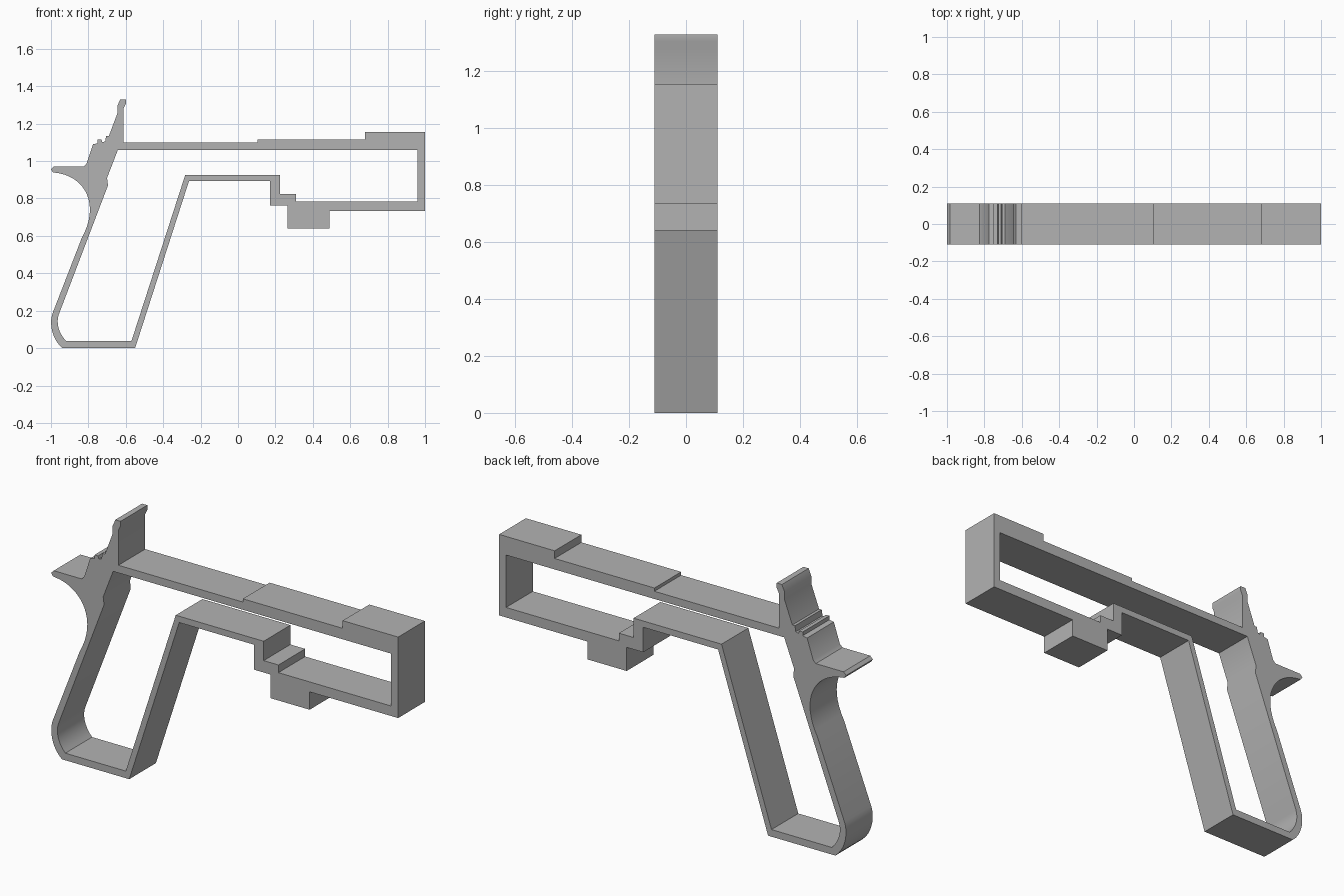
import bpy
import bmesh
from mathutils import Vector
from mathutils.geometry import interpolate_bezier

HALF_WIDTH = 0.11

default_cube = bpy.data.objects.get("Cube")
if default_cube:
    bpy.data.objects.remove(default_cube, do_unlink=True)


def make_material(name, colour):
    material = bpy.data.materials.new(name)
    material.use_nodes = True
    material.diffuse_color = colour
    shader = material.node_tree.nodes["Principled BSDF"]
    shader.inputs["Base Color"].default_value = colour
    return material


def bend(start, handle_a, handle_b, end, steps=10):
    """Points along a smooth bend in the side profile."""
    corners = [Vector(p) for p in (start, handle_a, handle_b, end)]
    return [tuple(p) for p in interpolate_bezier(*corners, steps)]


def add_loop(bm, outline):
    """Closed loop of edges from side profile points (x, z)."""
    verts = [bm.verts.new((x, -HALF_WIDTH, z)) for x, z in outline]
    return [bm.edges.new((v, verts[i - 1])) for i, v in enumerate(verts)]


def extruded_plate(name, outer, inner, material):
    """Plate with a window cut through it, extruded across its width."""
    bm = bmesh.new()
    edges = add_loop(bm, outer) + add_loop(bm, inner)
    bmesh.ops.triangle_fill(bm, edges=edges, use_beauty=True, normal=(0, -1, 0))
    result = bmesh.ops.extrude_face_region(
        bm, geom=bm.faces[:], use_keep_orig=True)
    moved = [g for g in result["geom"] if isinstance(g, bmesh.types.BMVert)]
    bmesh.ops.translate(bm, verts=moved, vec=(0, 2 * HALF_WIDTH, 0))
    bmesh.ops.recalc_face_normals(bm, faces=bm.faces[:])
    mesh = bpy.data.meshes.new(name)
    bm.to_mesh(mesh)
    bm.free()
    mesh.materials.append(material)
    obj = bpy.data.objects.new(name, mesh)
    bpy.context.collection.objects.link(obj)
    bpy.ops.object.select_all(action="DESELECT")
    obj.select_set(True)
    bpy.context.view_layer.objects.active = obj
    bpy.ops.object.shade_smooth_by_angle(angle=0.5)
    return obj


# Outer outline, followed counter-clockwise from the grip's front corner
grip_front = [(-.55, 0), (-.262, .893), (.17, .893)]
lower_steps = [(.17, .763), (.265, .763), (.265, .64), (.49, .64), (.49, .733)]
muzzle_block = [(1, .733), (1, 1.155), (.68, 1.155), (.68, 1.115)]
top_rail = [(.105, 1.115), (.105, 1.098), (-.612, 1.098)]
rear_post = [(-.612, 1.28), (-.6, 1.305), (-.6, 1.33), (-.63, 1.33),
             (-.645, 1.295), (-.645, 1.255), (-.69, 1.135)]
notches = [(-.705, 1.135), (-.71, 1.105), (-.725, 1.1), (-.73, 1.115),
           (-.75, 1.115), (-.75, 1.095), (-.775, 1.09)]
tail_tip = [(-.81, .985), (-.825, .97), (-.985, .97), (-1, .955), (-.99, .94)]
tail_hollow = bend((-.98, .938), (-.83, .925), (-.73, .78), (-.835, .59), 18)
heel = bend((-.99, .19), (-1.01, .14), (-1, .05), (-.938, 0))
outer = (grip_front + lower_steps + muzzle_block + top_rail + rear_post
         + notches + tail_tip + tail_hollow + heel)

# Window outline, in the same order
window_front = [(-.57, .037), (-.282, .926), (.225, .926)]
window_steps = [(.225, .825), (.31, .825), (.31, .785)]
window_muzzle = [(.96, .785), (.96, 1.058), (-.643, 1.058)]
window_back = [(-.7, .91), (-.695, .87)]
window_heel = bend((-.958, .18), (-.975, .13), (-.955, .075), (-.918, .037))
inner = window_front + window_steps + window_muzzle + window_back + window_heel

grey = make_material("plain grey", (0.45, 0.45, 0.45, 1))
extruded_plate("outline_frame", outer, inner, grey)
